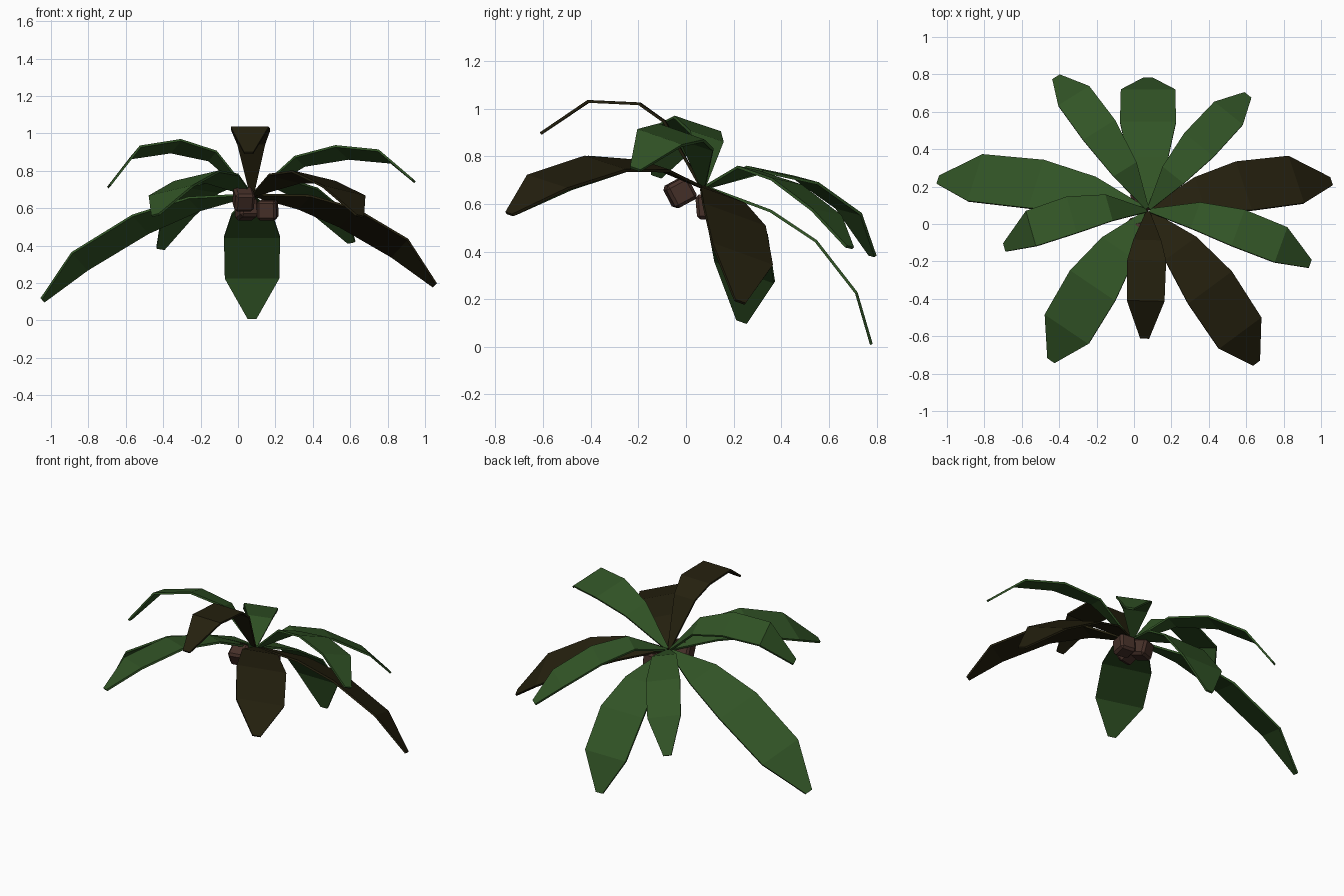
import bpy
import bmesh
from math import radians
from mathutils import Matrix, Vector

cube = bpy.data.objects.get("Cube")
if cube:
    bpy.data.objects.remove(cube, do_unlink=True)


def make_material(name, rgb):
    mat = bpy.data.materials.new(name)
    mat.use_nodes = True
    mat.diffuse_color = (*rgb, 1)
    shader = mat.node_tree.nodes["Principled BSDF"]
    shader.inputs["Base Color"].default_value = (*rgb, 1)
    shader.inputs["Roughness"].default_value = 0.9
    return mat


GREEN = make_material("leaf green", (0.031, 0.088, 0.019))
DRY = make_material("dry leaf brown", (0.018, 0.0145, 0.0045))
HUSK = make_material("coconut husk", (0.062, 0.030, 0.022))

CROWN = Vector((0.075, 0.075, 0.67))


def add_object(name, bm, mat):
    bmesh.ops.recalc_face_normals(bm, faces=bm.faces)
    mesh = bpy.data.meshes.new(name)
    bm.to_mesh(mesh)
    bm.free()
    mesh.materials.append(mat)
    obj = bpy.data.objects.new(name, mesh)
    bpy.context.collection.objects.link(obj)
    return obj


def leaf(name, mat, heading, roll, half_width, spine):
    """Thin tapering strip along a bent spine of (reach, height) points."""
    turn = Matrix.Rotation(radians(heading), 3, "Z") @ Matrix.Rotation(radians(roll), 3, "X")
    stations = [(0.012, 0)] + spine
    widths = [0.01, half_width * 0.72, half_width, half_width * 0.97, 0.024]
    bm = bmesh.new()
    rows = []
    for (reach, height), w in zip(stations, widths):
        rows.append([bm.verts.new(CROWN + turn @ Vector((reach, side * w, height)))
                     for side in (-1, 1)])
    for a, b in zip(rows, rows[1:]):
        bm.faces.new((a[0], b[0], b[1], a[1]))
    obj = add_object(name, bm, mat)
    solid = obj.modifiers.new("thickness", "SOLIDIFY")
    solid.thickness = 0.012
    solid.offset = 0


# Leaves: heading, roll, half width, bent spine
leaf("left_leaf", DRY, 18.5, -19, 0.145,
     [(0.29, -0.04), (0.525, -0.127), (0.80, -0.30), (0.975, -0.51)])
leaf("right_leaf", GREEN, 162, 19, 0.143,
     [(0.32, -0.05), (0.61, -0.165), (0.93, -0.375), (1.115, -0.595)])
leaf("front_left_leaf", DRY, -53.5, -11, 0.148,
     [(0.27, 0.09), (0.53, 0.10), (0.82, 0.02), (1.0, -0.115)])
leaf("front_right_leaf", GREEN, 236, 11, 0.148,
     [(0.26, 0.09), (0.50, 0.10), (0.77, 0.02), (0.955, -0.11)])
leaf("raised_left_leaf", GREEN, -20, -18, 0.108,
     [(0.25, 0.19), (0.485, 0.24), (0.73, 0.217), (0.91, 0.08)])
leaf("raised_right_leaf", GREEN, 195.8, 18, 0.106,
     [(0.20, 0.22), (0.40, 0.275), (0.627, 0.24), (0.79, 0.05)])
leaf("raised_front_leaf", DRY, 268.5, 0, 0.104,
     [(0.165, 0.275), (0.27, 0.35), (0.485, 0.36), (0.685, 0.225)])
leaf("back_leaf", GREEN, 90, 0, 0.15,
     [(0.28, -0.10), (0.47, -0.226), (0.64, -0.444), (0.703, -0.66)])
leaf("back_right_leaf", GREEN, 122, 8, 0.102,
     [(0.25, 0.075), (0.50, 0.03), (0.725, -0.10), (0.86, -0.29)])
leaf("back_left_leaf", GREEN, 51.5, -8, 0.102,
     [(0.23, 0.075), (0.44, 0.02), (0.67, -0.11), (0.81, -0.255)])


def coconut(name, centre, tilt, spin):
    """Chunky cube with bevelled edges."""
    bm = bmesh.new()
    bmesh.ops.create_cube(bm, size=0.105)
    bmesh.ops.bevel(bm, geom=bm.edges[:], offset=0.014, segments=1, affect="EDGES")
    turn = Matrix.Rotation(radians(spin), 4, "Z") @ Matrix.Rotation(radians(tilt), 4, "X")
    bmesh.ops.transform(bm, matrix=Matrix.Translation(centre) @ turn, verts=bm.verts)
    add_object(name, bm, HUSK)


# Coconuts clustered under the crown
coconut("front_coconut", (0.03, -0.025, 0.648), 28, 10)
coconut("back_coconut", (0.045, 0.125, 0.595), -15, 20)
coconut("side_coconut", (0.158, 0.1, 0.59), 5, -8)
